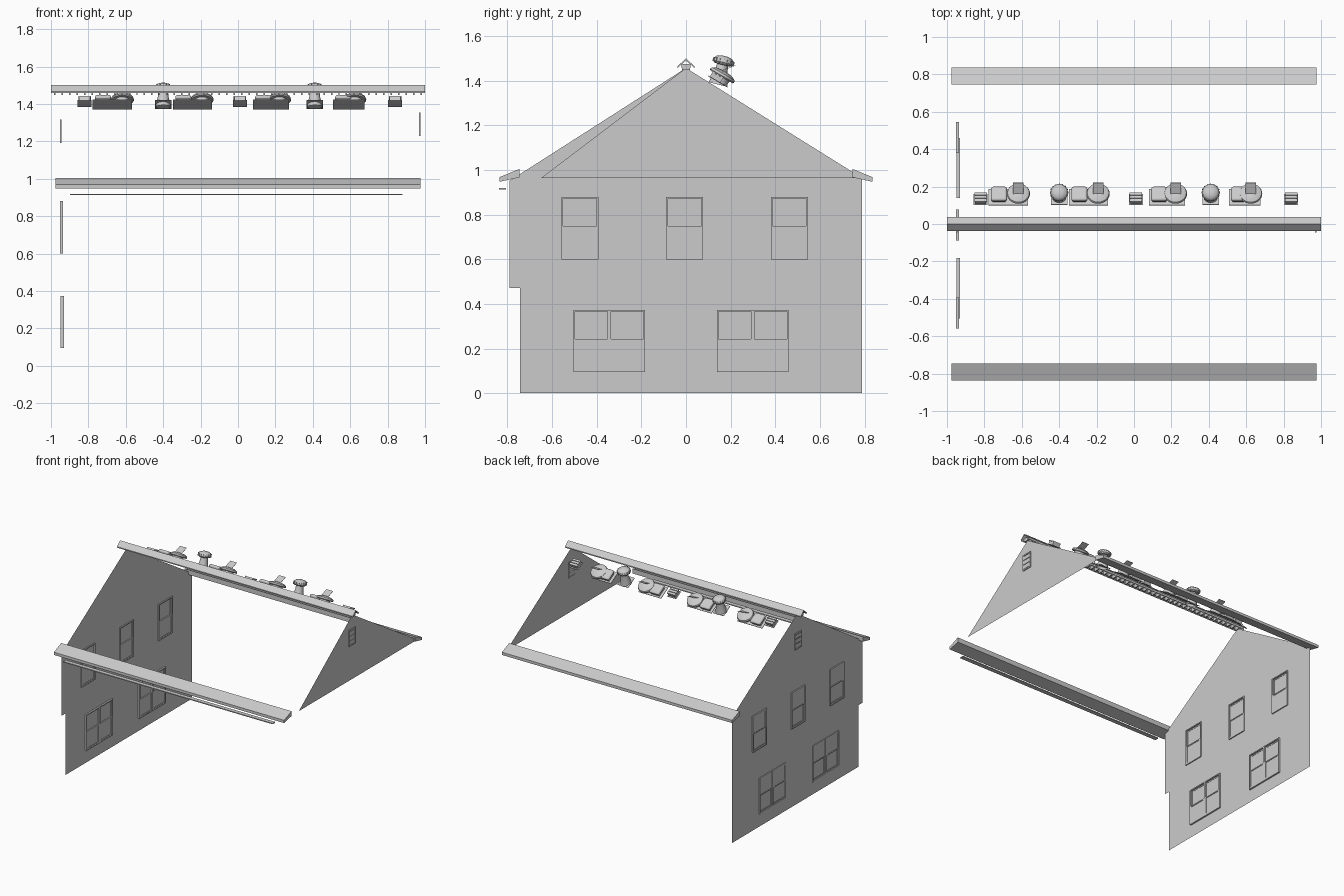
import bpy, bmesh, math
from mathutils import Matrix, Vector

if "Cube" in bpy.data.objects:
    bpy.data.objects.remove(bpy.data.objects["Cube"])


def finish(bm, name, smooth=False):
    me = bpy.data.meshes.new(name)
    bm.to_mesh(me)
    bm.free()
    ob = bpy.data.objects.new(name, me)
    bpy.context.collection.objects.link(ob)
    if smooth:
        bpy.context.view_layer.objects.active = ob
        bpy.ops.object.select_all(action='DESELECT')
        ob.select_set(True)
        bpy.ops.object.shade_smooth_by_angle(angle=math.radians(35))
    return ob


def box(bm, x0, x1, y0, y1, z0, z1, m=Matrix()):
    c = Vector(((x0 + x1) / 2, (y0 + y1) / 2, (z0 + z1) / 2))
    s = Matrix.Diagonal((x1 - x0, y1 - y0, z1 - z0, 1))
    return bmesh.ops.create_cube(bm, size=1, matrix=m @ Matrix.Translation(c) @ s)['verts']


def lathe(bm, prof, m, n=24):
    # revolve (radius, height) points around local z
    rings = [[bm.verts.new(m @ Vector((r * math.cos(2 * math.pi * i / n), r * math.sin(2 * math.pi * i / n), z)))
              for i in range(n)] for r, z in prof]
    for a, b in zip(rings, rings[1:]):
        for i in range(n):
            j = (i + 1) % n
            bm.faces.new((a[i], a[j], b[j], b[i]))
    bm.faces.new(rings[-1])


def sheet(name, x, loops, facing):
    # flat wall in the yz plane; loops after the first are openings
    bm = bmesh.new()
    edges = []
    for pts in loops:
        vs = [bm.verts.new((x, y, z)) for y, z in pts]
        edges += [bm.edges.new((vs[i - 1], vs[i])) for i in range(len(vs))]
    bmesh.ops.triangle_fill(bm, use_beauty=True, use_dissolve=False, edges=edges)
    for f in bm.faces:
        f.normal_update()
        if f.normal.x * facing < 0:
            f.normal_flip()
    return finish(bm, name)


def rect(y0, y1, z0, z1):
    return [(y0, z0), (y1, z0), (y1, z1), (y0, z1)]


def extrude_x(name, prof, x0, x1):
    bm = bmesh.new()
    f = bm.faces.new([bm.verts.new((x0, y, z)) for y, z in prof])
    r = bmesh.ops.extrude_face_region(bm, geom=[f])
    bmesh.ops.translate(bm, vec=(x1 - x0, 0, 0), verts=[v for v in r['geom'] if isinstance(v, bmesh.types.BMVert)])
    bmesh.ops.recalc_face_normals(bm, faces=bm.faces)
    return finish(bm, name)


def frame(bm, x0, x1, y0, y1, z0, z1, w):
    box(bm, x0, x1, y0, y0 + w, z0, z1)
    box(bm, x0, x1, y1 - w, y1, z0, z1)
    box(bm, x0, x1, y0 + w, y1 - w, z0, z0 + w)
    box(bm, x0, x1, y0 + w, y1 - w, z1 - w, z1)


WX = -0.943
upper = [(c - .083, c + .083, .60, .88) for c in (-.475, -.006, .463)]
lower = [(c - .161, c + .161, .096, .373) for c in (-.344, .299)]

# end walls
outline = [(-.743, 0), (.788, 0), (.788, .965), (0, 1.457), (-.79, .952), (-.79, .472), (-.743, .472)]
sheet("left_end_wall", WX, [outline] + [rect(*w) for w in upper + lower], -1)
sheet("right_gable_wall", .97, [[(-.648, .965), (.788, .965), (0, 1.457)]], 1)


# double-hung windows
def hung(bm, y0, y1, z0, z1, dx):
    zm = (z0 + z1) / 2 + .004
    a, b = WX + dx - .009, WX + dx + .008
    frame(bm, a, b, y0, y1, z0, z1, .008)
    frame(bm, a + .002, a + .008, y0 + .008, y1 - .008, zm - .006, z1 - .008, .008)
    frame(bm, a + .007, b - .001, y0 + .008, y1 - .008, z0 + .008, zm + .004, .008)
    box(bm, a + .004, a + .006, y0 + .01, y1 - .01, zm, z1 - .01)
    box(bm, a + .010, a + .012, y0 + .01, y1 - .01, z0 + .01, zm)


for i, w in enumerate(upper):
    bm = bmesh.new()
    hung(bm, *w, 0)
    finish(bm, f"upper_window_{i + 1}")
for i, (y0, y1, z0, z1) in enumerate(lower):
    bm = bmesh.new()
    c = (y0 + y1) / 2
    hung(bm, y0, c, z0, z1, .004)
    hung(bm, c, y1, z0, z1, .004)
    finish(bm, f"lower_window_{i + 1}")

# louvred gable vents
for name, x0, x1, z0 in (("left_gable_vent", -.951, -.944, 1.19), ("right_gable_vent", .967, .976, 1.228)):
    bm = bmesh.new()
    frame(bm, x0, x1, -.045, .036, z0, z0 + .126, .009)
    for k in range(3):
        box(bm, x0 + .002, x1 - .001, -.036, .027, z0 + .012 + k * .036, z0 + .040 + k * .036)
    finish(bm, name)

# eaves
for name, s in (("front_eave", -1), ("back_eave", 1)):
    extrude_x(name, [(s * .747, 1.004), (s * .836, .968), (s * .836, .947), (s * .747, .967)], -.977, .977)
bm = bmesh.new()
box(bm, -.897, .88, -.837, -.806, .912, .919)
finish(bm, "front_soffit_strip")

# ridge cap and its slats
extrude_x("ridge_cap", [(-.037, 1.466), (0, 1.5), (.037, 1.466), (.037, 1.458), (0, 1.490), (-.037, 1.458)], -1, 1)
bm = bmesh.new()
for s in (-1, 1):
    box(bm, -.98, .98, s * .019 - .002, s * .019 + .002, 1.458, 1.474)
for i in range(50):
    x = -.98 + i * .04
    box(bm, x - .004, x + .004, -.019, .019, 1.448, 1.474)
finish(bm, "ridge_slats")


# roof vents, standing on the back slope
def slope(x, y, tilt=30):
    return Matrix.Translation((x, y, 1.477 - .58 * y)) @ Matrix.Rotation(-math.radians(tilt), 4, 'X')


for i, x in enumerate((-.82, .01, .84)):
    bm = bmesh.new()
    m = slope(x, .128)
    box(bm, -.037, .037, -.032, .036, 0, .004, m)
    box(bm, -.030, .030, -.026, .028, .004, .026, m)
    for k in range(3):
        box(bm, -.034, .034, -.026 + k * .020, -.012 + k * .020, .026, .032, m)
    finish(bm, f"box_vent_{i + 1}")

for i, x in enumerate((-.722, -.292, .135, .562)):
    m = slope(x, .145)
    bm = bmesh.new()
    box(bm, -.055, .055, -.053, .047, 0, .004, m)
    box(bm, -.035, .035, -.035, .035, .004, .022, m)
    finish(bm, f"square_vent_base_{i + 1}")
    bm = bmesh.new()
    box(bm, -.043, .043, -.043, .043, .018, .043, m)
    cap = finish(bm, f"square_vent_cap_{i + 1}", True)
    b = cap.modifiers.new("rounding", 'BEVEL')
    b.width, b.segments = .012, 3

for i, x in enumerate((-.618, -.192, .222, .624)):
    m = slope(x, .145)
    bm = bmesh.new()
    box(bm, -.052, .052, -.053, .047, 0, .004, m)
    lathe(bm, [(.042, .004), (.038, .030), (.058, .028), (.062, .034), (.058, .044), (.04, .053), (.015, .057)], m, 28)
    finish(bm, f"round_vent_{i + 1}", True)
    # tilted deflector plate above the dome
    bm = bmesh.new()
    p = Matrix.Translation((x, .186, 1.455)) @ Matrix.Rotation(math.radians(20), 4, 'X')
    box(bm, -.028, .028, -.037, .037, -.001, .001, p)
    finish(bm, f"deflector_plate_{i + 1}")

for i, x in enumerate((-.40, .41)):
    bm = bmesh.new()
    box(bm, -.045, .045, -.045, .045, 0, .004, slope(x, .14))
    m = slope(x, .145, 14)
    lathe(bm, [(.042, -.01), (.028, .05), (.026, .08), (.040, .082), (.047, .092), (.046, .102), (.036, .114), (.015, .121)], m)
    for k in range(16):
        r = m @ Matrix.Rotation(k * math.pi / 8, 4, 'Z')
        box(bm, .040, .049, -.002, .002, .086, .106, r)
    finish(bm, f"turbine_vent_{i + 1}", True)
